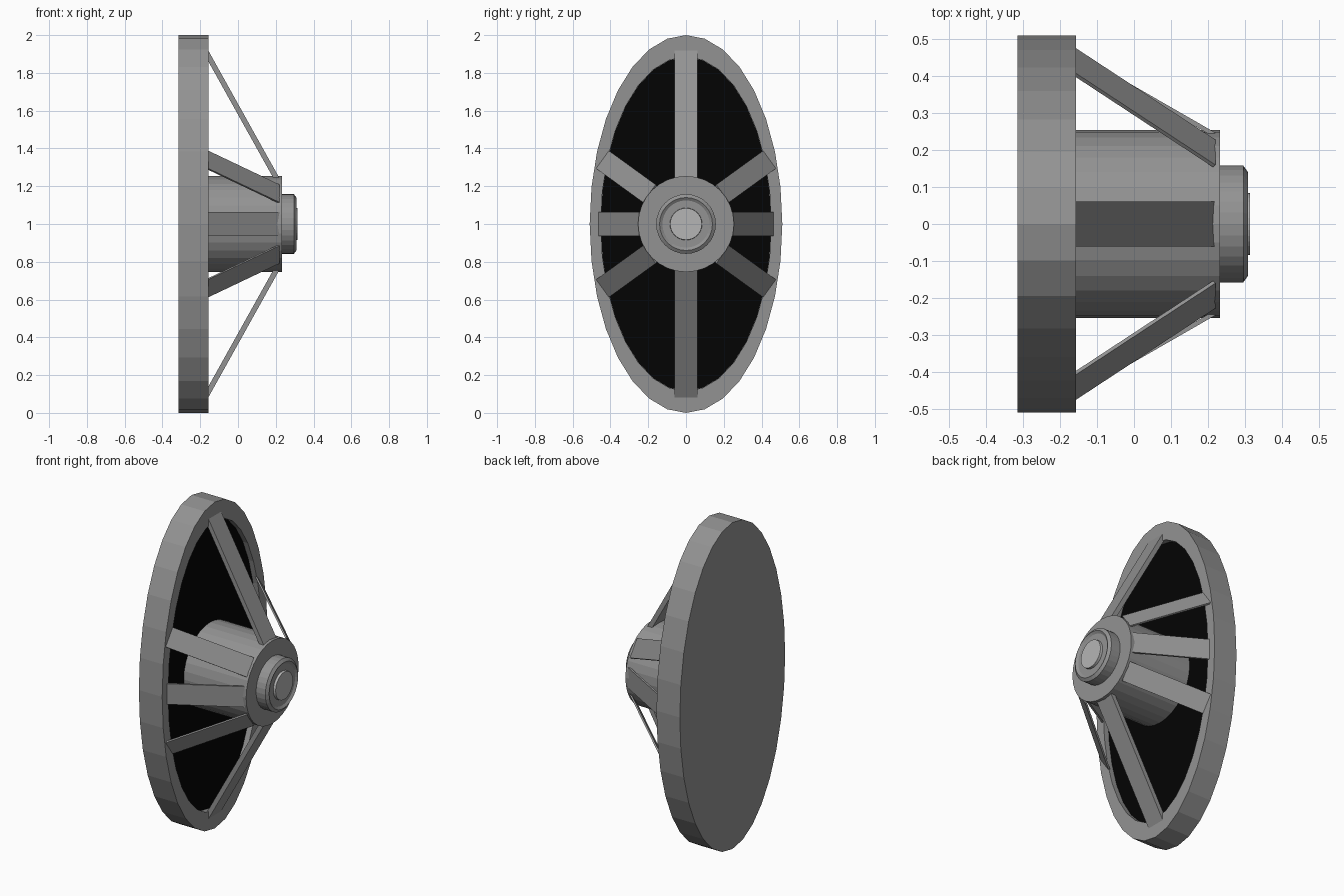
import bpy, bmesh, math
from mathutils import Vector

if "Cube" in bpy.data.objects:
    bpy.data.objects.remove(bpy.data.objects["Cube"])

CZ = 1.0      # height of the hub axis
SIDES = 32
GREY = (0.29, 0.29, 0.29, 1)
LIGHT = (0.46, 0.46, 0.46, 1)
BLACK = (0.001, 0.001, 0.001, 1)
materials = {}


def finish(bm, name, color):
    bmesh.ops.recalc_face_normals(bm, faces=bm.faces)
    mesh = bpy.data.meshes.new(name)
    bm.to_mesh(mesh)
    bm.free()
    ob = bpy.data.objects.new(name, mesh)
    bpy.context.collection.objects.link(ob)
    if color not in materials:
        materials[color] = bpy.data.materials.new("paint")
        materials[color].diffuse_color = color
    mesh.materials.append(materials[color])
    return ob


def lathe(name, profile, sy=1.0, color=GREY):
    """Turn (x, radius) points around the x axis, squashed by sy in y; ends are capped."""
    bm = bmesh.new()
    rings = []
    for x, r in profile:
        rings.append([bm.verts.new((x, sy * r * math.sin(2 * math.pi * i / SIDES),
                                    CZ + r * math.cos(2 * math.pi * i / SIDES)))
                      for i in range(SIDES)])
    for a, b in zip(rings, rings[1:]):
        for i in range(SIDES):
            j = (i + 1) % SIDES
            bm.faces.new((a[i], a[j], b[j], b[i]))
    bm.faces.new(rings[0])
    bm.faces.new(rings[-1])
    return finish(bm, name, color)


def spoke(name, inner, outer, width, thick):
    """Flat bar whose outer face runs from inner to outer (relative to the axis)."""
    p0, p1 = Vector(inner), Vector(outer)
    d = (p1 - p0).normalized()
    p0, p1 = p0 - d * 0.017, p1 + d * 0.006
    w = Vector((0, -d.z, d.y)).normalized() * width / 2
    n = d.cross(w).normalized()
    if n.x > 0:
        n = -n
    n *= thick
    bm = bmesh.new()
    c = Vector((0, 0, CZ))
    v = [[bm.verts.new(c + p + o) for o in (w, -w, n - w, n + w)] for p in (p0, p1)]
    bm.faces.new(v[0])
    bm.faces.new(v[1])
    for i in range(4):
        j = (i + 1) % 4
        bm.faces.new((v[0][i], v[0][j], v[1][j], v[1][i]))
    return finish(bm, name, GREY)


# oval rim with closed back and a shallow recess
lathe("oval_rim", [(-0.315, 1.0), (-0.157, 1.0), (-0.157, 0.885), (-0.195, 0.885)], 0.51)

# black panel on the recess floor
lathe("dark_panel", [(-0.20, 0.884), (-0.19, 0.884)], 0.51, BLACK)

# round hub, stepped cap and lighter centre disc
lathe("hub", [(-0.20, 0.254), (0.233, 0.254)])
lathe("hub_cap", [(0.22, 0.158), (0.296, 0.158), (0.309, 0.14), (0.299, 0.125)])
lathe("centre_disc", [(0.29, 0.086), (0.314, 0.084)], 1.0, LIGHT)

# eight spokes
for s in (1, -1):
    tag = "a" if s > 0 else "b"
    spoke("vertical_spoke_" + tag, (0.212, 0, s * 0.256), (-0.157, 0, s * 0.918), 0.122, 0.028)
    spoke("level_spoke_" + tag, (0.205, s * 0.256, 0), (-0.157, s * 0.464, 0), 0.126, 0.012)
    for t in (1, -1):
        spoke("diagonal_spoke_" + tag + ("_upper" if t > 0 else "_lower"),
              (0.207, s * 0.203, t * 0.168), (-0.157, s * 0.442, t * 0.341), 0.116, 0.01)

for m in bpy.data.materials:
    if m.users and not m.is_grease_pencil:
        m.use_nodes = True
        m.node_tree.nodes["Principled BSDF"].inputs["Base Color"].default_value = m.diffuse_color
